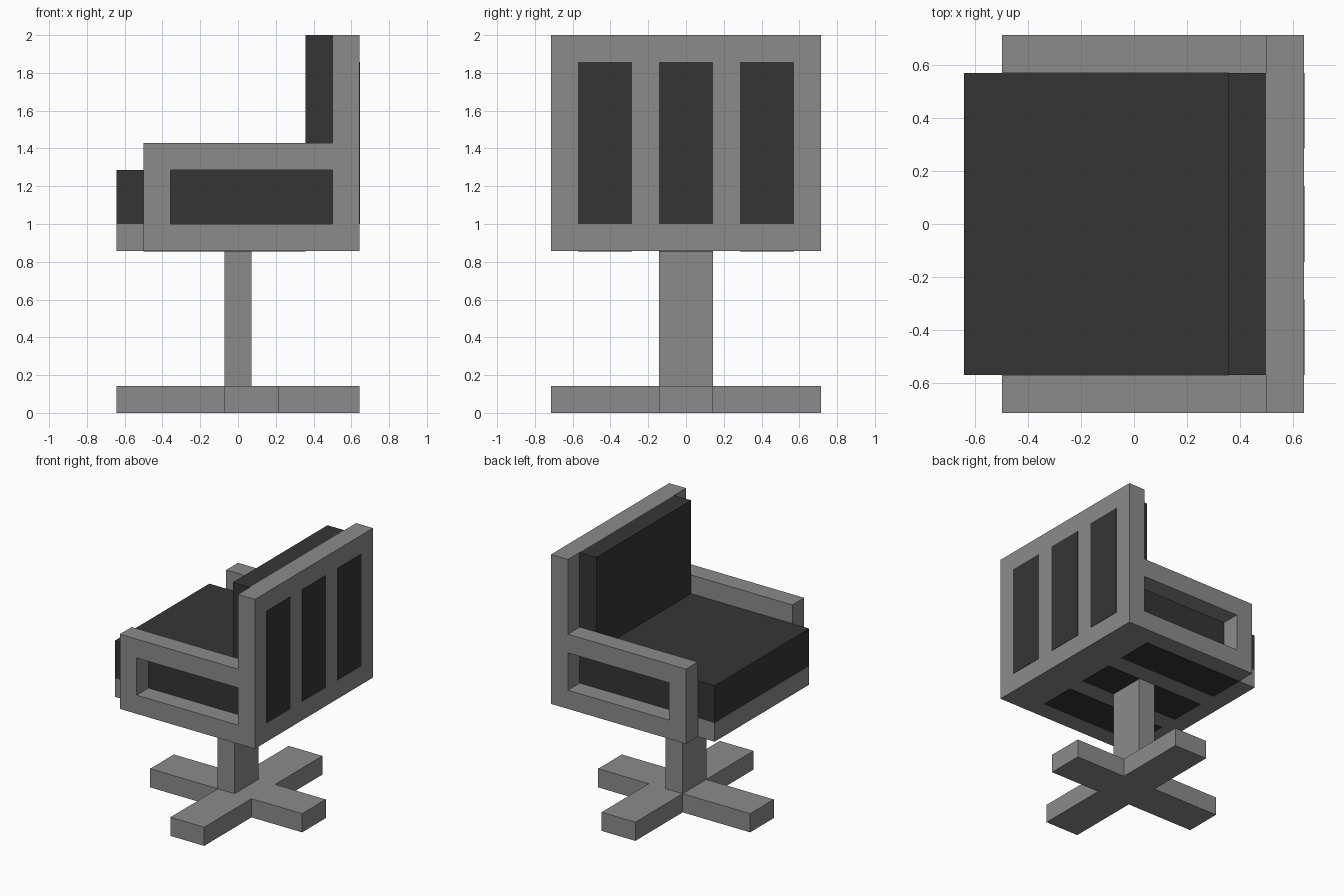
import bpy, bmesh
from mathutils import Vector

if "Cube" in bpy.data.objects:
    bpy.data.objects.remove(bpy.data.objects["Cube"])

U = 1 / 7  # design module: the chair is 14 modules tall


def material(name, value):
    m = bpy.data.materials.new(name)
    m.diffuse_color = (value, value, value, 1)
    m.use_nodes = True
    m.node_tree.nodes["Principled BSDF"].inputs["Base Color"].default_value = m.diffuse_color
    return m


GREY = material("grey_frame", 0.26)
DARK = material("dark_cushion", 0.036)


def prism(name, outline, depth, mat):
    """Extrude a closed 3D outline (in modules) along a depth vector."""
    bm = bmesh.new()
    face = bm.faces.new([bm.verts.new(Vector(p) * U) for p in outline])
    ext = bmesh.ops.extrude_face_region(bm, geom=[face])
    verts = [v for v in ext["geom"] if isinstance(v, bmesh.types.BMVert)]
    bmesh.ops.translate(bm, verts=verts, vec=Vector(depth) * U)
    bmesh.ops.recalc_face_normals(bm, faces=bm.faces)
    mesh = bpy.data.meshes.new(name)
    bm.to_mesh(mesh)
    bm.free()
    mesh.materials.append(mat)
    obj = bpy.data.objects.new(name, mesh)
    bpy.context.collection.objects.link(obj)
    return obj


def box(name, x, y, z, mat):
    outline = [(x[0], y[0], z[0]), (x[1], y[0], z[0]),
               (x[1], y[1], z[0]), (x[0], y[1], z[0])]
    return prism(name, outline, (0, 0, z[1] - z[0]), mat)


# Cross-shaped foot, with the side legs set slightly back of the post
cross = [(-4.5, -1), (-0.5, -1), (-0.5, -5), (1.5, -5), (1.5, -1), (4.5, -1),
         (4.5, 1), (1.5, 1), (1.5, 5), (-0.5, 5), (-0.5, 1), (-4.5, 1)]
prism("foot_cross", [(x, y, 0) for x, y in cross], (0, 0, 1), GREY)
box("post", (-0.5, 0.5), (-1, 1), (1, 6), GREY)

# Seat board and back panel
box("seat_board", (-4.5, 3.5), (-4, 4), (6, 7), GREY)
box("back_panel", (3.5, 4.5), (-5, 5), (6, 14), GREY)

# Arm frames: open towards the back panel, which closes the window
arm = [(3.5, 6), (-3.5, 6), (-3.5, 10), (3.5, 10),
       (3.5, 9), (-2.5, 9), (-2.5, 7), (3.5, 7)]
for name, y in (("right_arm", -5), ("left_arm", 4)):
    prism(name, [(x, y, z) for x, z in arm], (0, 1, 0), GREY)

# Cushions
box("seat_cushion", (-4.5, 3.5), (-4, 4), (7, 9), DARK)
box("back_cushion", (2.5, 3.5), (-4, 4), (9, 14), DARK)

# Thin dark strips on the rear of the back and the underside of the seat
T = 0.02
for i, y in enumerate((-3, 0, 3)):
    box(f"back_strip_{i + 1}", (4.5, 4.5 + T), (y - 1, y + 1), (7, 13), DARK)
    box(f"underside_strip_{i + 1}", (-3.5, 2.5), (y - 1, y + 1), (6 - T, 6), DARK)
